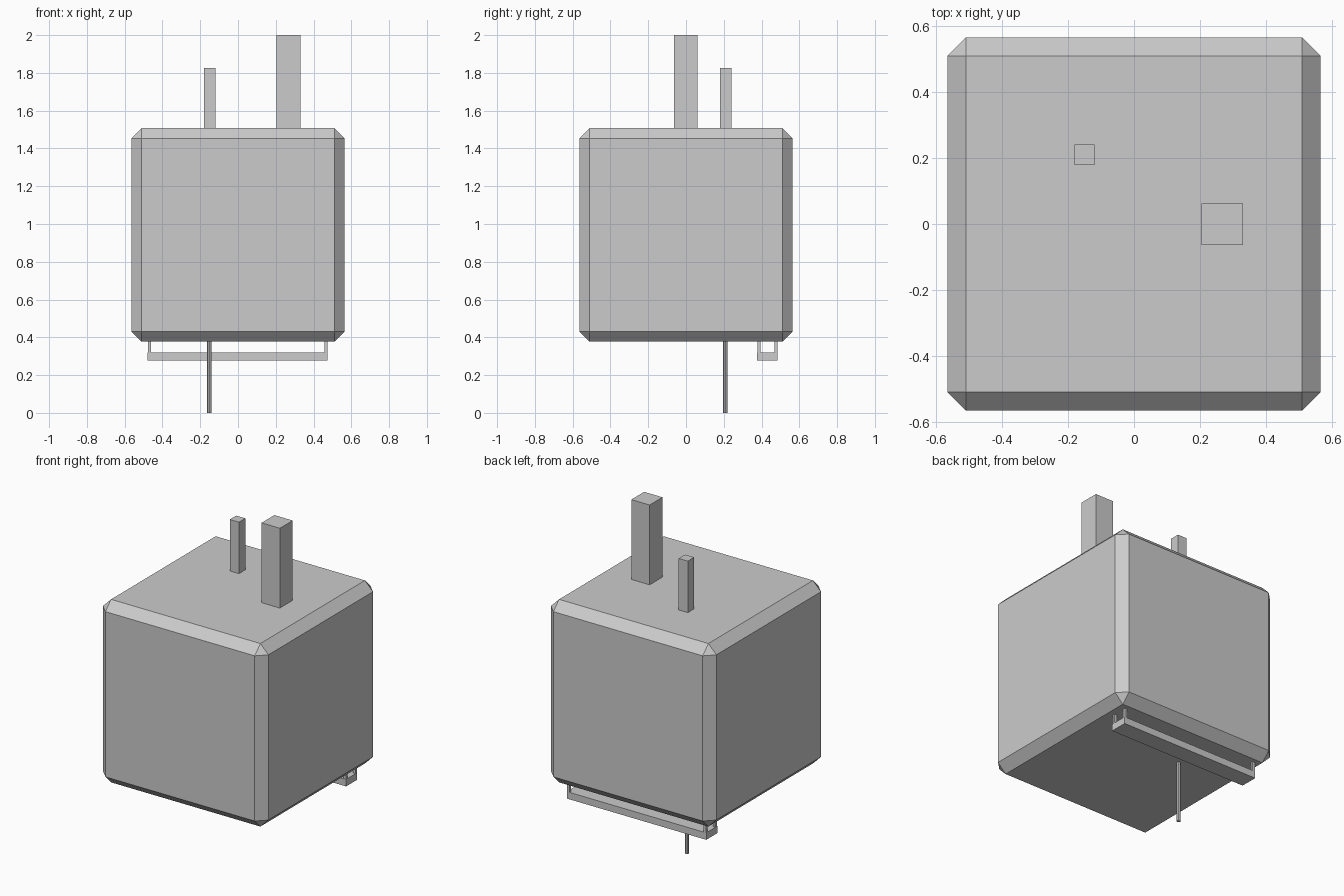
import bpy, bmesh
from mathutils import Matrix, Vector

if "Cube" in bpy.data.objects:
    bpy.data.objects.remove(bpy.data.objects["Cube"])


def finish(name, bm):
    mesh = bpy.data.meshes.new(name)
    bm.to_mesh(mesh)
    bm.free()
    obj = bpy.data.objects.new(name, mesh)
    bpy.context.collection.objects.link(obj)
    return obj


def box(name, lo, hi, chamfer=0):
    lo, hi = Vector(lo), Vector(hi)
    bm = bmesh.new()
    bmesh.ops.create_cube(bm, size=1, matrix=Matrix.LocRotScale((lo + hi) / 2, None, hi - lo))
    if chamfer:
        bmesh.ops.bevel(bm, geom=bm.edges[:], offset=chamfer, segments=1,
                        affect='EDGES', profile=0.5)
    return finish(name, bm)


# Chamfered main block
box("body", (-0.565, -0.565, 0.377), (0.565, 0.565, 1.507), 0.055)

# Two square chimneys on top
box("large_chimney", (0.205, -0.063, 1.50), (0.33, 0.062, 2.0))
box("small_chimney", (-0.181, 0.179, 1.50), (-0.119, 0.241, 1.825))

# Thin drain rod hanging to the ground
bm = bmesh.new()
bmesh.ops.create_cone(bm, cap_ends=True, segments=8, radius1=0.011, radius2=0.011, depth=0.385,
                      matrix=Matrix.Translation((-0.152, 0.208, 0.1925)))
finish("drain_rod", bm)

# Rear rail under the body, hung from four corner hangers
box("rear_rail", (-0.478, 0.376, 0.277), (0.475, 0.485, 0.32))
for i, x in enumerate((-0.468, 0.465)):
    for j, y in enumerate((0.387, 0.477)):
        box(f"rail_hanger_{i}{j}", (x - 0.008, y - 0.008, 0.315), (x + 0.008, y + 0.008, 0.38))
